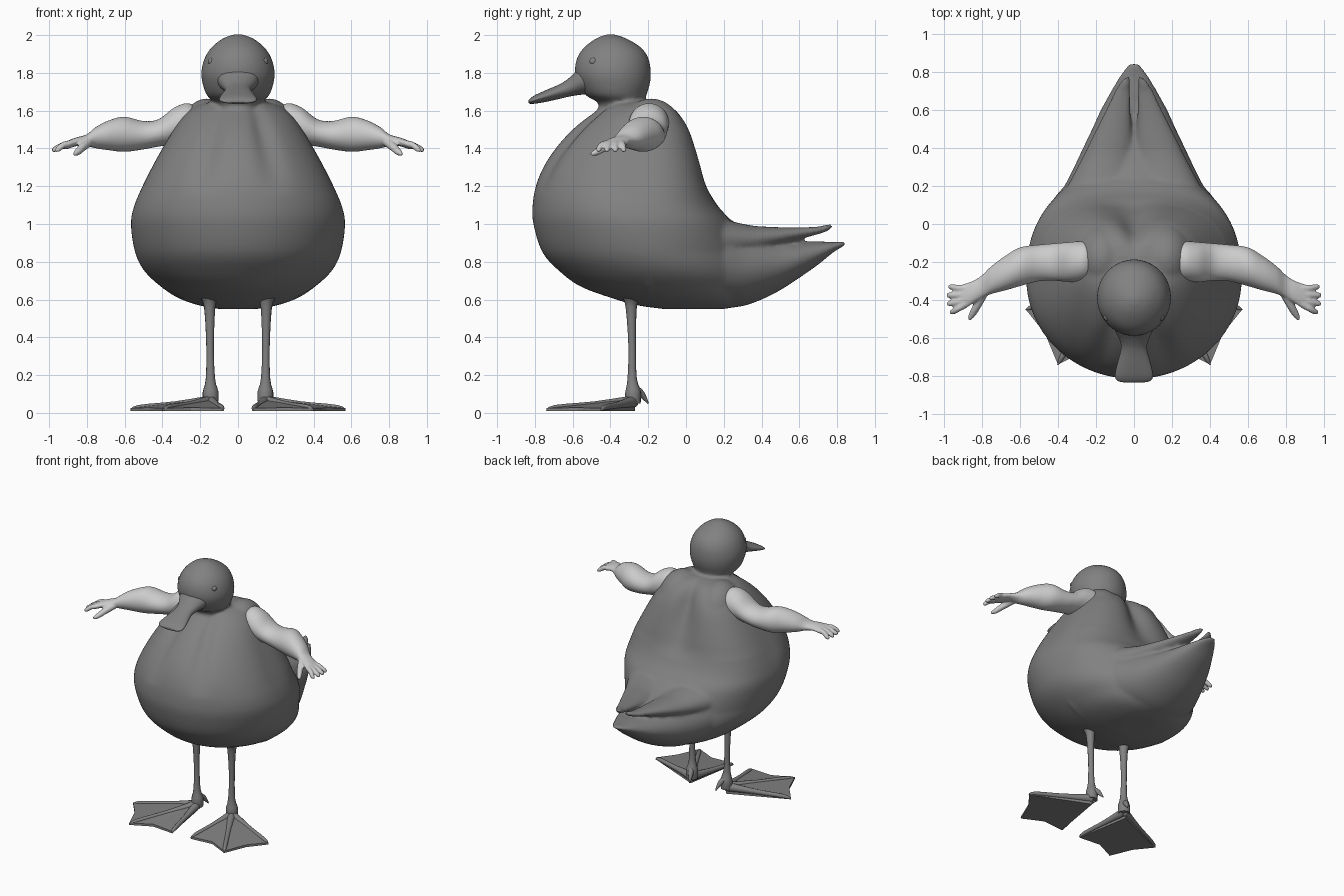
import bpy, bmesh, math
from mathutils import Vector

if "Cube" in bpy.data.objects:
    bpy.data.objects.remove(bpy.data.objects["Cube"])

dark = bpy.data.materials.new("dark_grey")
dark.diffuse_color = (0.22, 0.22, 0.22, 1)
dark.use_nodes = True
dark.node_tree.nodes["Principled BSDF"].inputs["Base Color"].default_value = dark.diffuse_color


def link(name, data):
    ob = bpy.data.objects.new(name, data)
    bpy.context.collection.objects.link(ob)
    return ob


def activate(obs):
    bpy.ops.object.select_all(action='DESELECT')
    for o in obs:
        o.select_set(True)
    bpy.context.view_layer.objects.active = obs[0]


def refine(secs, k=4):
    """Catmull-Rom interpolation between sections."""
    out = []
    for i in range(len(secs) - 1):
        p = [Vector(secs[max(0, min(len(secs) - 1, i + d))]) for d in (-1, 0, 1, 2)]
        for j in range(k):
            t = j / k
            out.append(0.5 * (2 * p[1] + (p[2] - p[0]) * t
                              + (2 * p[0] - 5 * p[1] + 4 * p[2] - p[3]) * t * t
                              + (3 * p[1] - p[0] - 3 * p[2] + p[3]) * t ** 3))
    return out + [Vector(secs[-1])]


def loft(name, axis, secs, n=48, shape=None):
    """Sections: position, low, high, half width, side centre."""
    bm = bmesh.new()
    rings = []
    for t, lo, hi, w, c in refine([(tuple(s) + (0,))[:5] for s in secs]):
        ring = []
        for i in range(n):
            a = 2 * math.pi * i / n
            k = shape(t, a) if shape else 1
            u, v = c + w * k * math.cos(a), (lo + hi) / 2 + (hi - lo) / 2 * k * math.sin(a)
            co = {'z': (u, v, t), 'y': (u, t, v), 'x': (t, u, v)}[axis]
            ring.append(bm.verts.new(co))
        rings.append(ring)
    for r, s in zip(rings, rings[1:]):
        for i in range(n):
            bm.faces.new((r[i], r[(i + 1) % n], s[(i + 1) % n], s[i]))
    bm.faces.new(rings[0])
    bm.faces.new(rings[-1])
    bmesh.ops.recalc_face_normals(bm, faces=bm.faces)
    for f in bm.faces:
        f.smooth = len(f.verts) == 4
    me = bpy.data.meshes.new(name)
    bm.to_mesh(me)
    return link(name, me)


def ball(name, loc, radii):
    bpy.ops.mesh.primitive_uv_sphere_add(segments=32, ring_count=20, location=loc)
    ob = bpy.context.object
    ob.name = name
    ob.scale = radii
    bpy.ops.object.transform_apply(location=True, rotation=True, scale=True)
    bpy.ops.object.shade_smooth()
    return ob


def tubes(name, paths):
    """Round tapered tubes; each path is a list of (x, y, z, radius)."""
    cu = bpy.data.curves.new(name, 'CURVE')
    cu.dimensions, cu.bevel_depth, cu.bevel_resolution, cu.use_fill_caps = '3D', 1, 4, True
    for path in paths:
        pts = refine(path, 3)
        sp = cu.splines.new('POLY')
        sp.points.add(len(pts) - 1)
        for p, s in zip(sp.points, pts):
            p.co, p.radius = (s[0], s[1], s[2], 1), s[3]
    ob = link(name, cu)
    activate([ob])
    bpy.ops.object.convert(target='MESH')
    bpy.ops.object.shade_smooth_by_angle(angle=math.radians(50))
    return bpy.context.object


def mirror(ob):
    ob.modifiers.new("mirror", 'MIRROR').use_mirror_merge = False


def fuse(name, obs, voxel, smooth):
    activate(obs)
    bpy.ops.object.join()
    ob = bpy.context.object
    ob.name = name
    m = ob.modifiers.new("fuse", 'REMESH')
    m.mode, m.voxel_size, m.use_smooth_shade = 'VOXEL', voxel, True
    s = ob.modifiers.new("soften", 'SMOOTH')
    s.factor, s.iterations = 0.5, smooth
    return ob


# Torso: pear shape with a broad back, creased at the upper back and beside the throat
def torso_shape(z, a):
    up = max(0, min(1, (z - 1.15) / 0.35))
    broad = max(0, min(1, (z - 0.85) / 0.35)) * (math.sin(2 * a) ** 2 if a < math.pi else 0)
    back = math.exp(-((a - math.pi / 2) / 0.22) ** 2)
    throat = sum(math.exp(-((a - 1.5 * math.pi + d) / 0.15) ** 2) for d in (-.4, .4))
    return 1 + 0.14 * broad - up * (0.2 * back + 0.12 * throat)


torso = loft("torso", 'z', [
    (0.55, -.12, .20, .10), (0.57, -.26, .30, .21), (0.61, -.40, .34, .32),
    (0.67, -.56, .36, .41), (0.75, -.67, .36, .495), (0.85, -.76, .33, .545),
    (1.0, -.808, .25, .567), (1.1, -.812, .165, .548), (1.2, -.795, .11, .505),
    (1.3, -.755, .083, .455), (1.4, -.69, .055, .40), (1.5, -.60, .02, .34),
    (1.58, -.50, -.03, .28), (1.63, -.42, -.09, .21), (1.65, -.34, -.16, .12)],
    n=96, shape=torso_shape)
shoulders = [ball("shoulder", (s * .165, -.185, 1.40), (.165, .20, .265)) for s in (-1, 1)]

# Rump, tail and the folded wing tips lying over it
tail = loft("tail", 'y', [
    (-.2, .565, 1.0, .48), (0, .553, 1.07, .45), (.12, .553, 1.07, .40), (.2, .556, 1.04, .365),
    (.3, .565, .99, .315), (.4, .60, .955, .268), (.5, .65, .925, .22),
    (.6, .715, .91, .175), (.7, .785, .908, .12), (.78, .85, .905, .075), (.845, .888, .91, .025)])
wings = [loft("wing_tip", 'y', [
    (0, .80, 1.10, .25, s * .19), (.15, .80, 1.04, .20, s * .175), (.33, .84, .995, .14, s * .142),
    (.45, .875, .985, .107, s * .116), (.58, .915, .982, .072, s * .087), (.7, .945, .987, .042, s * .059),
    (.75, .962, 1.0, .027, s * .043), (.775, .98, .998, .012, s * .03)], n=32) for s in (-1, 1)]

# Head with neck and throat
head = loft("head", 'z', [
    (1.3, -.70, -.3, .06), (1.4, -.68, -.3, .10), (1.5, -.59, -.25, .105),
    (1.58, -.485, -.2, .105), (1.64, -.465, -.215, .125), (1.68, -.53, -.21, .165),
    (1.74, -.57, -.191, .187), (1.80, -.588, -.186, .195), (1.87, -.58, -.196, .18),
    (1.93, -.545, -.233, .145), (1.98, -.48, -.31, .085), (2.005, -.42, -.38, .02)])
body = fuse("body", [torso, tail, head] + shoulders + wings, .0125, 8)

# Bill
bill = loft("bill", 'y', [
    (-.48, 1.69, 1.86, .13), (-.55, 1.685, 1.84, .105), (-.60, 1.678, 1.79, .08),
    (-.64, 1.67, 1.757, .068), (-.68, 1.66, 1.735, .073), (-.75, 1.645, 1.705, .092),
    (-.80, 1.637, 1.682, .10), (-.825, 1.636, 1.665, .085), (-.833, 1.642, 1.655, .05)])

# Eyes
eye = ball("eyes", (.138, -.487, 1.86), (.022, .024, .022))
mirror(eye)

# Legs, toes and hind claw
TIPS = [(.568, -.45), (.40, -.738), (.08, -.68)]
paths = [[(.155, -.29, .62, .05), (.15, -.29, .56, .03), (.148, -.285, .35, .02),
          (.146, -.285, .18, .025), (.145, -.28, .11, .042), (.145, -.28, .05, .04)],
         [(.145, -.27, .13, .02), (.125, -.235, .10, .018), (.11, -.20, .05, .004)]]
for x, y in TIPS:
    mid = [(.145 + (x - .145) * f, -.28 + (y + .28) * f) for f in (.45, .9)]
    paths.append([(.145, -.28, .06, .032), (*mid[0], .043, .018), (*mid[1], .028, .014), (x, y, .012, .004)])
legs = tubes("legs", paths)
mirror(legs)

# Webs between the toes
me = bpy.data.meshes.new("webs")
bm = bmesh.new()
outline = [(.15, -.27, .075), (*TIPS[0], .025), (.468, -.575, .028), (*TIPS[1], .025),
           (.25, -.665, .028), (*TIPS[2], .025)]
top = [bm.verts.new(p) for p in outline]
low = [bm.verts.new((x, y, .01)) for x, y, z in outline]
for i in range(6):
    j = (i + 1) % 6
    bm.faces.new((top[i], top[j], low[j], low[i]))
    if 0 < i < 5:
        bm.faces.new((top[0], top[i], top[j]))
        bm.faces.new((low[0], low[j], low[i]))
bmesh.ops.recalc_face_normals(bm, faces=bm.faces)
bm.to_mesh(me)
web = link("webs", me)
mirror(web)

# Human-style arms with hands
arm = loft("arm", 'x', [
    (.22, 1.44, 1.62, .095, -.19), (.27, 1.425, 1.64, .105, -.195), (.34, 1.42, 1.615, .105, -.20),
    (.42, 1.41, 1.555, .098, -.20), (.50, 1.395, 1.545, .096, -.205), (.60, 1.382, 1.568, .102, -.225),
    (.68, 1.39, 1.55, .09, -.26), (.75, 1.40, 1.515, .073, -.295), (.80, 1.412, 1.475, .06, -.33),
    (.85, 1.413, 1.46, .06, -.36), (.90, 1.398, 1.442, .068, -.385), (.925, 1.395, 1.425, .06, -.39)], n=40)
fingers = tubes("fingers", [[(.86, -.365 + (y + .39) * .5, 1.43, .018),
                             (.92, -.385 + (y + .39) * .8, 1.42, .017), (x - .015, y, 1.395, .015), (x, y, 1.389, .008)]
                            for x, y in ((.976, -.33), (.985, -.374), (.983, -.418), (.968, -.462))]
                + [[(.79, -.36, 1.435, .026), (.825, -.43, 1.405, .022), (.85, -.475, 1.38, .018),
                    (.868, -.503, 1.37, .009)]])
arms = fuse("arms", [arm, fingers], .007, 3)
mirror(arms)

for ob in (body, bill, eye, legs, web):
    ob.data.materials.clear()
    ob.data.materials.append(dark)
